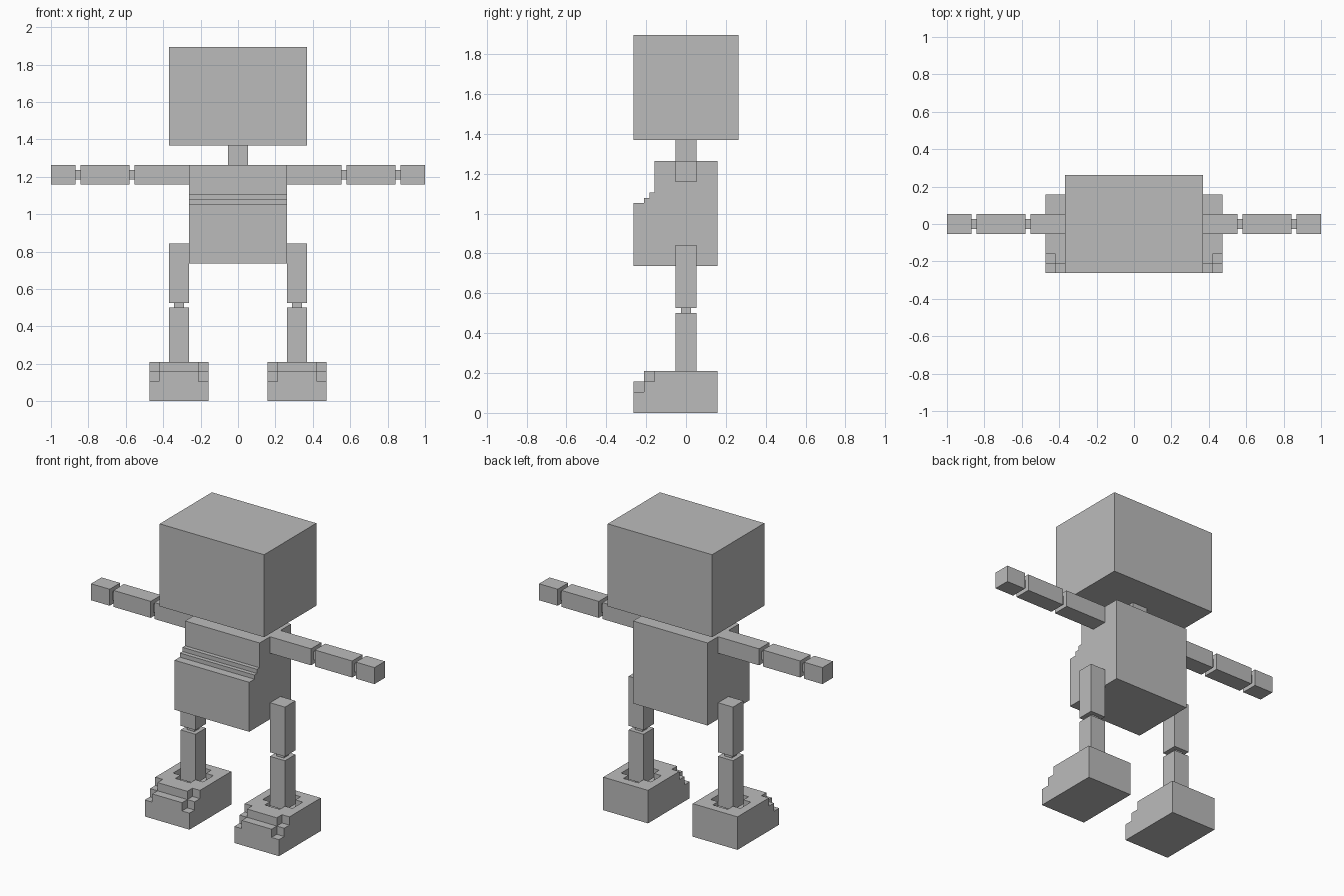
import bpy, bmesh
from mathutils import Vector

U = 1 / 19  # size of one building block

if "Cube" in bpy.data.objects:
    bpy.data.objects.remove(bpy.data.objects["Cube"], do_unlink=True)

grey = bpy.data.materials.new("plain_grey")
grey.use_nodes = True
grey.diffuse_color = (0.5, 0.5, 0.5, 1)
grey.node_tree.nodes["Principled BSDF"].inputs["Base Color"].default_value = (0.5, 0.5, 0.5, 1)


def finish(name, bm):
    """Scale block units to scene units and link the mesh."""
    bmesh.ops.recalc_face_normals(bm, faces=bm.faces)
    bmesh.ops.scale(bm, vec=(U, U, U), verts=bm.verts)
    mesh = bpy.data.meshes.new(name)
    bm.to_mesh(mesh)
    bm.free()
    mesh.materials.append(grey)
    obj = bpy.data.objects.new(name, mesh)
    bpy.context.collection.objects.link(obj)
    return obj


def box(name, x, y, z):
    """Box from (low, high) ranges in block units."""
    bm = bmesh.new()
    bmesh.ops.create_cube(bm, size=1)
    for v in bm.verts:
        v.co = [lo + (c + 0.5) * (hi - lo) for c, (lo, hi) in zip(v.co, (x, y, z))]
    return finish(name, bm)


def side_box(name, side, x, y, z):
    """Box on the left (+1) or right (-1) side."""
    box(name, sorted((side * x[0], side * x[1])), y, z)


def foot_top(x, y):
    """Height of the foot over a cell: stepped toe, cut corners, ankle socket."""
    corner = abs(x) > 2
    if y < -4:
        return 2 if corner else 3
    if y < -3:
        return 3 if corner else 4
    ax, ay = abs(x), abs(y)
    if (ax < 2 and ay < 1) or (ax < 1 and ay < 2):
        return 3
    return 4


def foot(name, side):
    def solid(c):
        x, y, z = c
        return abs(x) < 3 and -5 < y < 3 and 0 < z < foot_top(x, y)

    bm = bmesh.new()
    axes = [Vector((1, 0, 0)), Vector((0, 1, 0)), Vector((0, 0, 1))]
    cells = [Vector((x + 0.5, y + 0.5, z + 0.5))
             for x in range(-3, 3) for y in range(-5, 3) for z in range(4)]
    for c in filter(solid, cells):
        for i in range(3):
            a, b = axes[i - 2] / 2, axes[i - 1] / 2
            for d in (axes[i], -axes[i]):
                if not solid(c + d):
                    m = c + d / 2
                    bm.faces.new([bm.verts.new(p) for p in (m - a - b, m + a - b, m + a + b, m - a + b)])
    bmesh.ops.remove_doubles(bm, verts=bm.verts, dist=0.01)
    bmesh.ops.recalc_face_normals(bm, faces=bm.faces)
    bmesh.ops.dissolve_limit(bm, angle_limit=0.02, verts=bm.verts, edges=bm.edges)
    bmesh.ops.translate(bm, vec=(side * 6, 0, 0), verts=bm.verts)
    finish(name, bm)


# Head and neck
box("head", (-7, 7), (-5, 5), (26, 36))
box("neck", (-1, 1), (-1, 1), (24, 26))

# Torso: side profile with stepped belly, extruded across the width
profile = [(3, 14), (3, 24), (-3, 24), (-3, 21), (-3.5, 21), (-3.5, 20.5),
           (-4, 20.5), (-4, 20), (-5, 20), (-5, 14)]
bm = bmesh.new()
face = bm.faces.new([bm.verts.new((-5, y, z)) for y, z in profile])
ext = bmesh.ops.extrude_face_region(bm, geom=[face], use_keep_orig=True)
bmesh.ops.translate(bm, vec=(10, 0, 0), verts=[g for g in ext["geom"] if isinstance(g, bmesh.types.BMVert)])
finish("torso", bm)

LIMB, JOINT = (-1, 1), (-0.5, 0.5)
for side, label in ((1, "left"), (-1, "right")):
    # Arm: thick segments linked by thin joints
    for part, x in (("upper_arm", (5, 10.5)), ("forearm", (11, 16)), ("hand", (16.5, 19))):
        side_box(f"{label}_{part}", side, x, LIMB, (22, 24))
    for part, x in (("elbow", (10.5, 11)), ("wrist", (16, 16.5))):
        side_box(f"{label}_{part}", side, x, JOINT, (22.5, 23.5))
    # Leg
    for part, z in (("thigh", (10, 16)), ("shin", (3.5, 9.5))):
        side_box(f"{label}_{part}", side, (5, 7), LIMB, z)
    for part, z in (("knee", (9.5, 10)), ("ankle", (3, 3.5))):
        side_box(f"{label}_{part}", side, (5.5, 6.5), JOINT, z)
    foot(f"{label}_foot", side)
